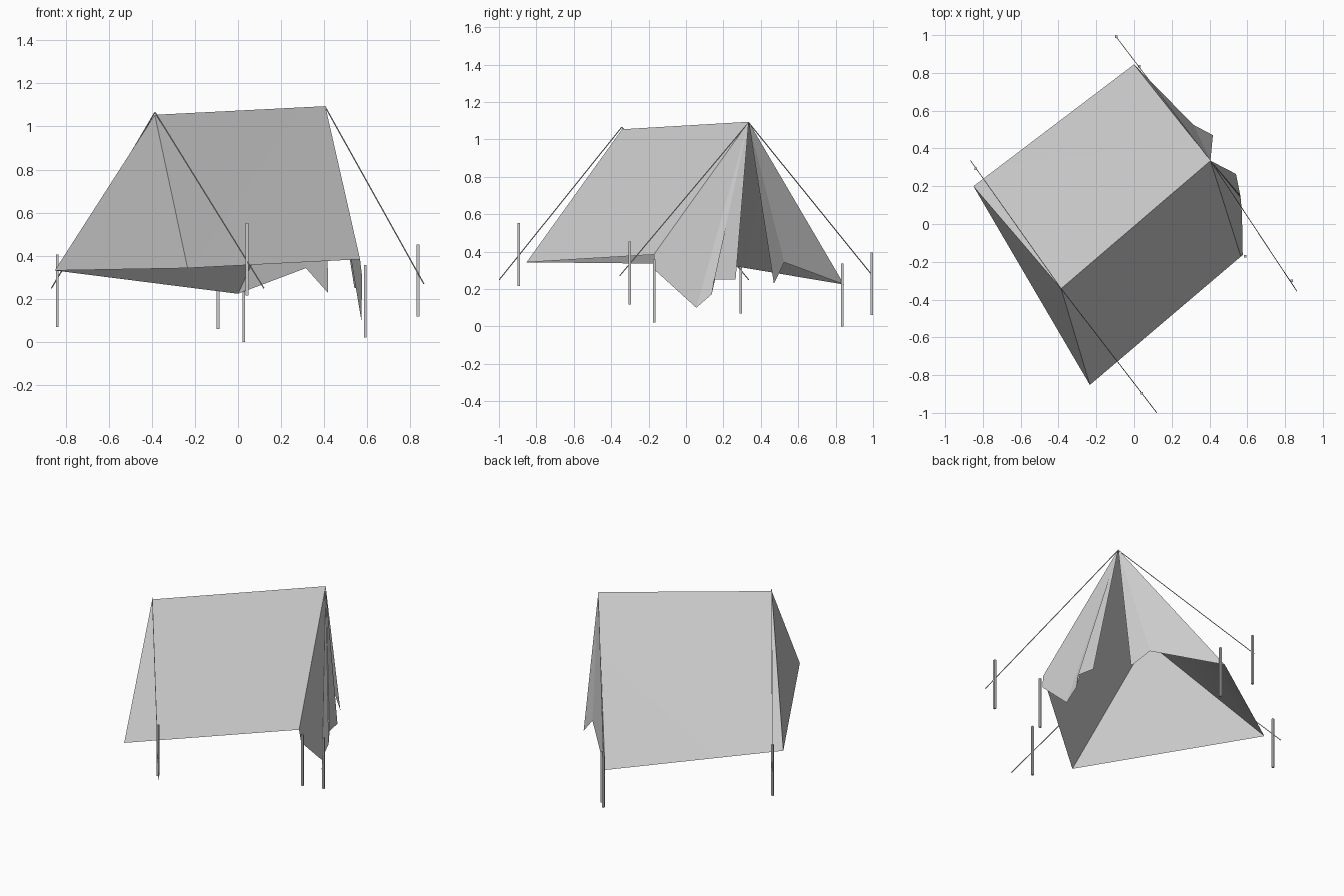
import bpy
import bmesh
from math import pi
from mathutils import Matrix, Vector

cube = bpy.data.objects.get("Cube")
if cube:
    bpy.data.objects.remove(cube)


def material(name, value):
    mat = bpy.data.materials.new(name)
    mat.use_nodes = True
    colour = (value, value, value, 1)
    mat.diffuse_color = colour
    mat.node_tree.nodes["Principled BSDF"].inputs["Base Color"].default_value = colour
    return mat


canvas = material("grey canvas", 0.6)


def add_object(name, bm):
    mesh = bpy.data.meshes.new(name)
    bm.to_mesh(mesh)
    bm.free()
    mesh.materials.append(canvas)
    obj = bpy.data.objects.new(name, mesh)
    bpy.context.collection.objects.link(obj)
    return obj


def cloth(name, apex, hem, smooth=False):
    """Sheet fanned from one point, creased to every hem point."""
    bm = bmesh.new()
    top = bm.verts.new(apex)
    edge = [bm.verts.new(p) for p in hem]
    for a, b in zip(edge, edge[1:]):
        bm.faces.new((top, a, b)).smooth = smooth
    return add_object(name, bm)


def rod(name, start, end, width):
    """Straight square rod between two points."""
    start, end = Vector(start), Vector(end)
    axis = end - start
    bm = bmesh.new()
    bmesh.ops.create_cone(bm, cap_ends=True, segments=4, radius1=width * 0.707,
                          radius2=width * 0.707, depth=axis.length,
                          matrix=Matrix.Rotation(pi / 4, 4, "Z"))
    obj = add_object(name, bm)
    obj.rotation_mode = "QUATERNION"
    obj.rotation_quaternion = axis.to_track_quat("Z", "Y")
    obj.location = (start + end) / 2
    return obj


# Tent corners: ridge ends and eave corners
ridge_rear = (-0.386, -0.342, 1.054)
ridge_door = (0.405, 0.335, 1.094)
eave_back_rear = (-0.85, 0.2, 0.332)
eave_back_door = (0, 0.845, 0.224)
eave_front_rear = (-0.234, -0.852, 0.343)
eave_front_door = (0.566, -0.172, 0.384)

# Roof slopes and closed end wall; the back slope bends softly to its low corner
cloth("back_roof", ridge_door, [eave_back_door, eave_back_rear, ridge_rear], smooth=True)
cloth("front_roof", ridge_door, [ridge_rear, eave_front_rear, eave_front_door], smooth=True)
cloth("end_wall", ridge_rear, [eave_back_rear, eave_front_rear])

# Door flaps, hanging open
cloth("front_door_flap", ridge_door, [
    eave_front_door, (0.576, -0.165, 0.30), (0.572, 0.055, 0.10),
    (0.565, 0.138, 0.172), (0.563, 0.15, 0.25), (0.54, 0.265, 0.25)])
cloth("back_door_flap", ridge_door, [
    (0.418, 0.47, 0.227), (0.315, 0.525, 0.343), eave_back_door])

# Upright stakes, given by their feet
feet = [(-0.838, 0.293, 0.07), (-0.093, 0.992, 0.06), (0.027, 0.835, 0),
        (0.042, -0.895, 0.217), (0.59, -0.17, 0.022), (0.835, -0.30, 0.118)]
for i, foot in enumerate(feet):
    rod(f"stake_{i + 1}", foot, Vector(foot) + Vector((0, 0, 0.335)), 0.013)

# Guy ropes from the ridge ends
rear_knot = (-0.385, -0.343, 1.066)
door_knot = (0.405, 0.335, 1.09)
ropes = [(rear_knot, (0.12, -0.998, 0.25)), (rear_knot, (-0.865, 0.335, 0.25)),
         (door_knot, (0.862, -0.355, 0.27)), (door_knot, (-0.1, 0.998, 0.27))]
for i, (top, end) in enumerate(ropes):
    rod(f"guy_rope_{i + 1}", top, end, 0.004)
